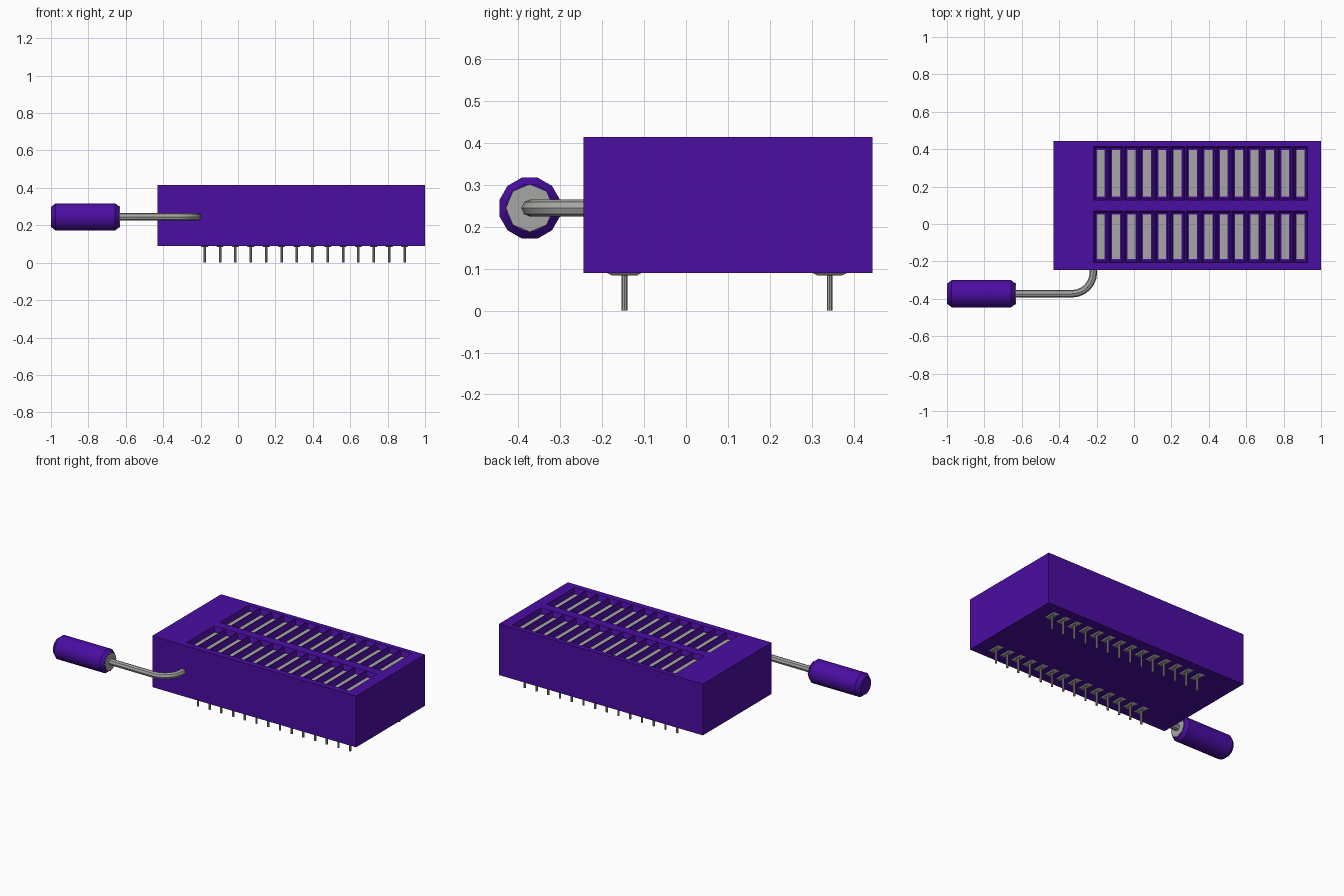
import bpy, bmesh, math
from mathutils import Matrix, Vector

if "Cube" in bpy.data.objects:
    bpy.data.objects.remove(bpy.data.objects["Cube"])


def material(name, rgb):
    m = bpy.data.materials.new(name)
    m.use_nodes = True
    m.diffuse_color = (*rgb, 1)
    m.node_tree.nodes["Principled BSDF"].inputs["Base Color"].default_value = (*rgb, 1)
    return m


PURPLE = material("purple plastic", (0.07, 0.004, 0.36))
METAL = material("grey metal", (0.38, 0.38, 0.37))

PIN_X = [-0.178 + i * 0.0822 for i in range(14)]
PITCH = 0.0822
ROWS = [(-0.207, 0.07), (0.127, 0.415)]   # y span of each slot row
PIN_Y = (-0.147, 0.343)


def finish(bm, name, *mats, smooth=False):
    bmesh.ops.recalc_face_normals(bm, faces=bm.faces)
    me = bpy.data.meshes.new(name)
    bm.to_mesh(me)
    bm.free()
    ob = bpy.data.objects.new(name, me)
    bpy.context.collection.objects.link(ob)
    for m in mats:
        me.materials.append(m)
    if smooth:
        bpy.ops.object.select_all(action='DESELECT')
        ob.select_set(True)
        bpy.context.view_layer.objects.active = ob
        bpy.ops.object.shade_smooth_by_angle(angle=math.radians(35))
    return ob


def add_box(bm, lo, hi, taper=1.0):
    """Box between two corners; the bottom is scaled by taper."""
    lo, hi = Vector(lo), Vector(hi)
    mid, size = (lo + hi) / 2, hi - lo
    for v in bmesh.ops.create_cube(bm, size=1)["verts"]:
        k = taper if v.co.z < 0 else 1
        v.co = mid + Vector((v.co.x * size.x * k, v.co.y * size.y * k, v.co.z * size.z))


# Socket body: block sliced along the slot edges, slots sunk with sloped walls
bm = bmesh.new()
add_box(bm, (-0.43, -0.245, 0.09), (1.0, 0.445, 0.415))
half = PITCH / 2 - 0.003
cuts = [((x + s * half, 0, 0), (1, 0, 0)) for x in PIN_X for s in (-1, 1)]
cuts += [((0, y, 0), (0, 1, 0)) for row in ROWS for y in row]
for co, no in cuts:
    bmesh.ops.bisect_plane(bm, geom=bm.verts[:] + bm.edges[:] + bm.faces[:],
                           plane_co=co, plane_no=no)


def is_slot(f):
    c = f.calc_center_median()
    return (f.normal.z > 0.9 and any(abs(c.x - x) < 0.01 for x in PIN_X)
            and any(a < c.y < b for a, b in ROWS))


bm.normal_update()
slots = [f for f in bm.faces if is_slot(f)]
bmesh.ops.inset_individual(bm, faces=slots, thickness=0.014, depth=-0.035)
finish(bm, "socket_body", PURPLE)

# Spring contacts lying in the slots
bm = bmesh.new()
for x in PIN_X:
    for a, b in ROWS:
        add_box(bm, (x - 0.021, a + 0.019, 0.375), (x + 0.021, b - 0.019, 0.388))
finish(bm, "slot_contacts", METAL)

# Pins with tapered feet under the body
bm = bmesh.new()
for x in PIN_X:
    for y in PIN_Y:
        add_box(bm, (x - 0.022, y - 0.042, 0.084), (x + 0.022, y + 0.042, 0.0905), 0.7)
        bmesh.ops.create_cone(bm, cap_ends=True, segments=8, radius1=0.0068, radius2=0.0068,
                              depth=0.088, matrix=Matrix.Translation((x, y, 0.044)))
finish(bm, "pins", METAL)

# Bent lever rod
LEVER_Y, LEVER_Z = -0.373, 0.245
BEND = 0.115
path = [Vector((-0.66, LEVER_Y, LEVER_Z))]
for i in range(7):
    t = math.radians(15 * i)
    path.append(Vector((-0.332 + BEND * math.sin(t), LEVER_Y + BEND * (1 - math.cos(t)), LEVER_Z)))
path.append(Vector((-0.217, -0.2, LEVER_Z)))
bm = bmesh.new()
rings = []
for i, p in enumerate(path):
    d = (path[min(i + 1, len(path) - 1)] - path[max(i - 1, 0)]).normalized()
    side = Vector((-d.y, d.x, 0))
    rings.append([bm.verts.new(p + 0.02 * (side * math.cos(a) + Vector((0, 0, 1)) * math.sin(a)))
                  for a in (math.tau * k / 8 for k in range(8))])
for r, s in zip(rings, rings[1:]):
    for k in range(8):
        bm.faces.new((r[k], r[(k + 1) % 8], s[(k + 1) % 8], s[k]))
bm.faces.new(rings[0])
bm.faces.new(rings[-1])
finish(bm, "lever_rod", METAL, smooth=True)

# Handle grip with chamfered ends
SIDES = 12
bm = bmesh.new()
rings = []
for x, r in ((-1.0, 0.055), (-0.975, 0.075), (-0.657, 0.075), (-0.636, 0.058)):
    rings.append([bm.verts.new((x, LEVER_Y + r * math.cos(a), LEVER_Z + r * math.sin(a)))
                  for a in (math.tau * (k + 0.5) / SIDES for k in range(SIDES))])
for r, s in zip(rings, rings[1:]):
    for k in range(SIDES):
        n = (k + 1) % SIDES
        bm.faces.new((r[k], r[n], s[n], s[k]))
bm.faces.new(rings[0])
bm.faces.new(rings[-1])
finish(bm, "lever_grip", PURPLE, smooth=True)

# Metal end disc where the rod enters the grip
bm = bmesh.new()
bmesh.ops.create_cone(bm, cap_ends=True, segments=8, radius1=0.057, radius2=0.057, depth=0.008,
                      matrix=Matrix.Translation((-0.636, LEVER_Y, LEVER_Z))
                      @ Matrix.Rotation(math.pi / 2, 4, 'Y'))
finish(bm, "grip_end_disc", METAL)
